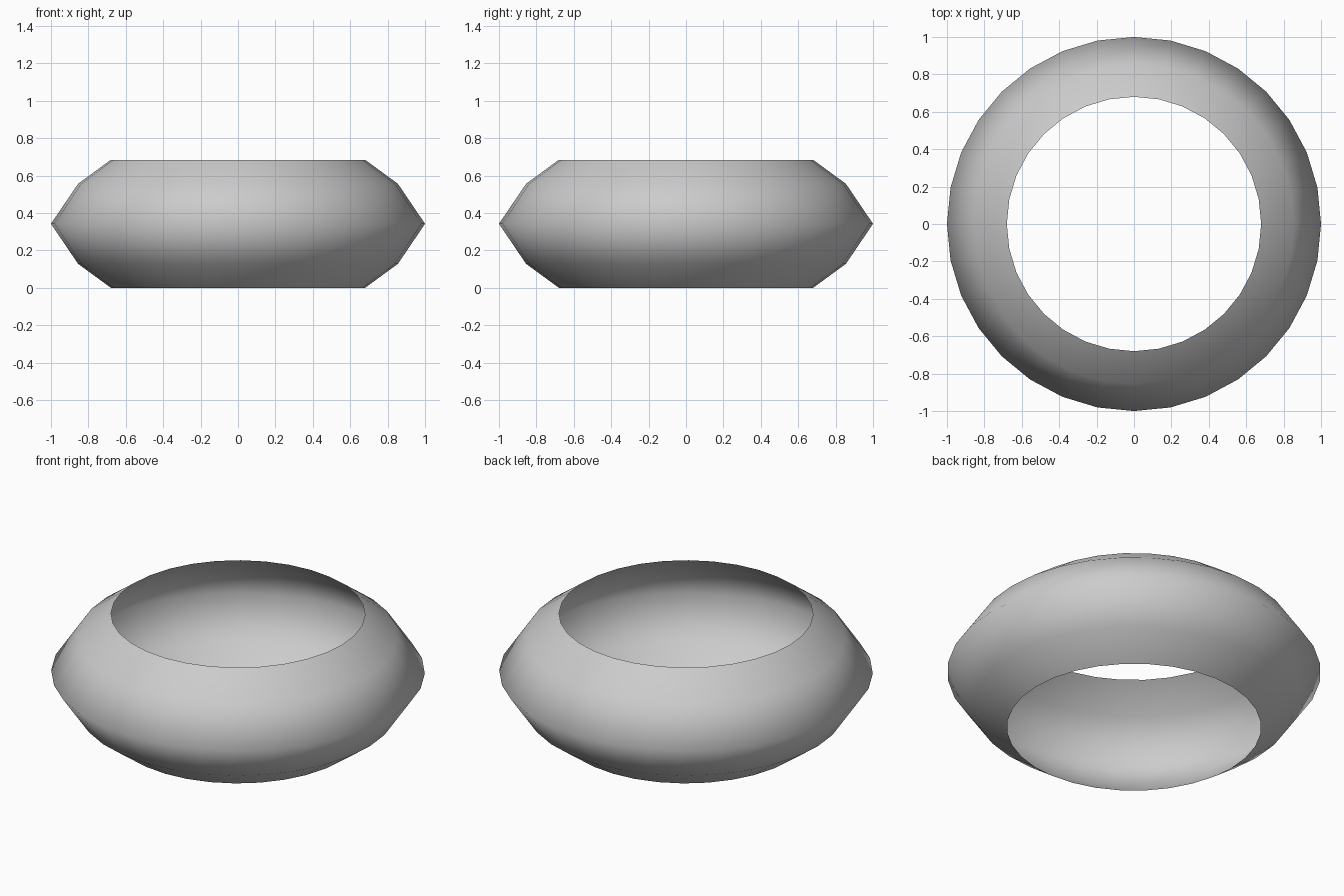
import bpy
import bmesh
from math import cos, sin, tau

if "Cube" in bpy.data.objects:
    bpy.data.objects.remove(bpy.data.objects["Cube"])

SEGMENTS = 32
# Radius and height of each ring, bottom to top
PROFILE = [(0.68, 0.0), (0.855, 0.128), (1.0, 0.342), (0.855, 0.556), (0.68, 0.684)]

# Open ring shell: the profile turned around the z axis
bm = bmesh.new()
rings = [[bm.verts.new((r * cos(tau * i / SEGMENTS), r * sin(tau * i / SEGMENTS), z))
          for i in range(SEGMENTS)] for r, z in PROFILE]
for low, high in zip(rings, rings[1:]):
    for i in range(SEGMENTS):
        j = (i + 1) % SEGMENTS
        face = bm.faces.new((low[i], low[j], high[j], high[i]))
        face.smooth = True

mesh = bpy.data.meshes.new("ring_shell")
bm.to_mesh(mesh)
bm.free()
bpy.context.collection.objects.link(bpy.data.objects.new("ring_shell", mesh))
